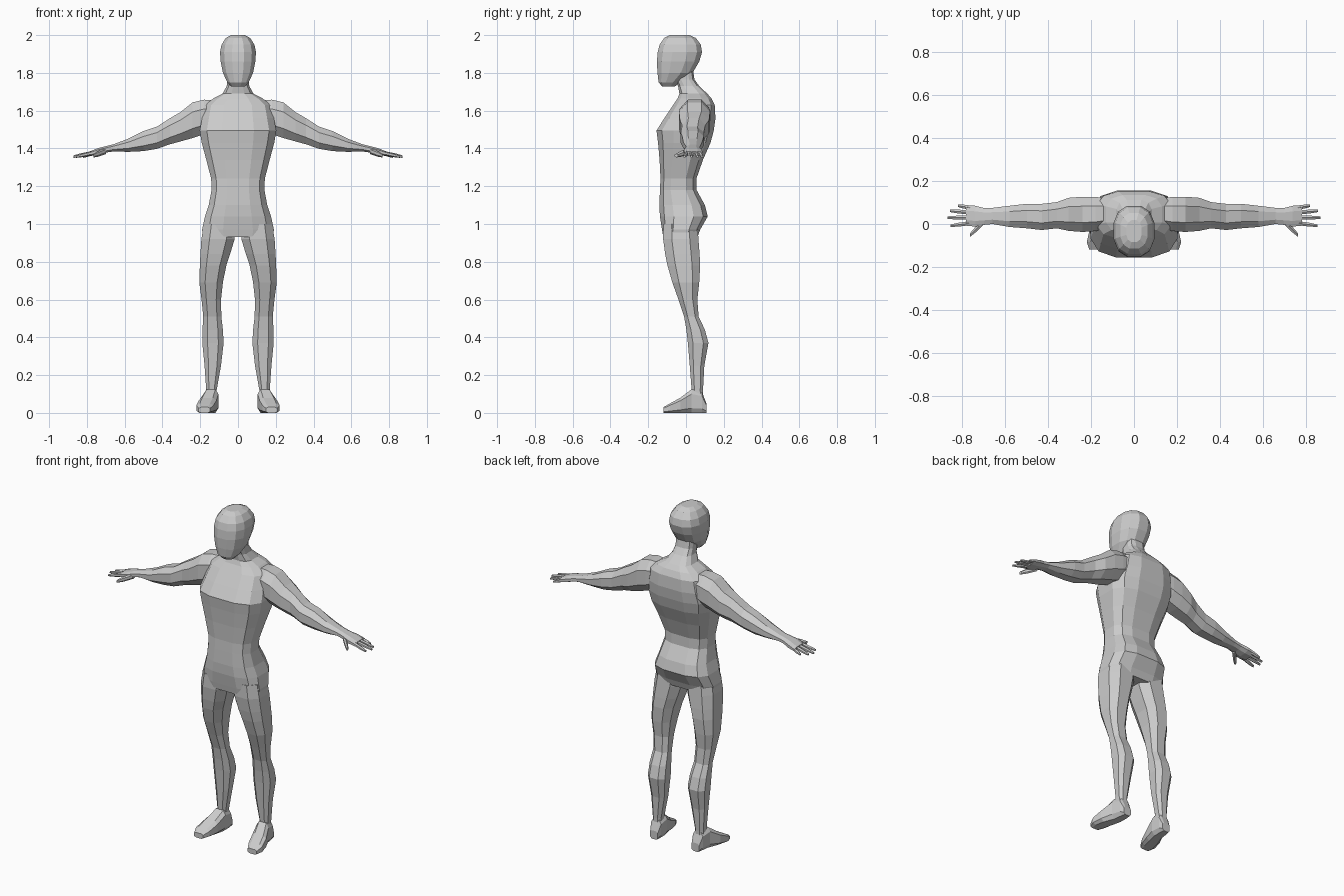
import bpy, bmesh, math


def loft(name, axis, rows, sides=8, power=2.5, mirror=False):
    """Skin rounded-box sections; row = (position on axis, a0, a1, b0, b1)."""
    bm = bmesh.new()
    e = 2 / power
    k = math.cos(math.pi / sides) ** e
    rings = []
    for t, a0, a1, b0, b1 in rows:
        ring = []
        for i in range(sides):
            ang = 2 * math.pi * (i + 0.5) / sides
            c, s = math.cos(ang), math.sin(ang)
            a = (a0 + a1) / 2 + (a1 - a0) / 2 * math.copysign(abs(c) ** e, c) / k
            b = (b0 + b1) / 2 + (b1 - b0) / 2 * math.copysign(abs(s) ** e, s) / k
            co = {'x': (t, a, b), 'y': (a, t, b), 'z': (a, b, t)}[axis]
            ring.append(bm.verts.new(co))
        rings.append(ring)
    for r, q in zip(rings, rings[1:]):
        for i in range(sides):
            j = (i + 1) % sides
            bm.faces.new((r[i], r[j], q[j], q[i]))
    bm.faces.new(rings[0])
    bm.faces.new(rings[-1])
    bmesh.ops.recalc_face_normals(bm, faces=bm.faces)
    mesh = bpy.data.meshes.new(name)
    bm.to_mesh(mesh)
    bm.free()
    ob = bpy.data.objects.new(name, mesh)
    bpy.context.collection.objects.link(ob)
    if mirror:
        m = ob.modifiers.new("mirror", 'MIRROR')
        m.use_mirror_merge = False
    return ob


def sym(z, w, y0, y1):
    return (z, -w, w, y0, y1)


# Torso, from the crotch up through the shoulders into the neck
body = loft("body", 'z', [sym(*r) for r in (
    (0.93, 0.185, -0.12, 0.06), (0.97, 0.19, -0.127, 0.075),
    (1.04, 0.175, -0.138, 0.115), (1.10, 0.155, -0.141, 0.10),
    (1.18, 0.14, -0.138, 0.056), (1.24, 0.142, -0.135, 0.055),
    (1.34, 0.168, -0.14, 0.09), (1.43, 0.192, -0.148, 0.13),
    (1.495, 0.203, -0.156, 0.147), (1.56, 0.19, -0.115, 0.156),
    (1.63, 0.175, -0.068, 0.152), (1.665, 0.13, -0.045, 0.135),
    (1.69, 0.082, -0.035, 0.113), (1.73, 0.06, -0.042, 0.07),
    (1.765, 0.055, -0.055, 0.045), (1.83, 0.055, -0.06, 0.035))], 12, 3)

parts = []

# Head
parts.append(loft("head", 'z', [sym(*r) for r in (
    (1.727, 0.035, -0.125, -0.06), (1.75, 0.056, -0.145, -0.03),
    (1.80, 0.08, -0.151, 0.035), (1.86, 0.092, -0.154, 0.07),
    (1.91, 0.095, -0.15, 0.085), (1.95, 0.087, -0.14, 0.078),
    (1.985, 0.064, -0.115, 0.052), (2.0, 0.036, -0.085, 0.018))], 12, 2.4))

# Legs
parts.append(loft("legs", 'z', [
    (1.00, 0.02, 0.18, -0.12, 0.06), (0.92, 0.018, 0.194, -0.121, 0.066),
    (0.84, 0.042, 0.199, -0.11, 0.072), (0.78, 0.062, 0.202, -0.098, 0.075),
    (0.69, 0.08, 0.205, -0.072, 0.07), (0.60, 0.09, 0.193, -0.04, 0.06),
    (0.51, 0.088, 0.184, -0.01, 0.067), (0.44, 0.08, 0.188, 0.002, 0.1),
    (0.37, 0.076, 0.189, 0.01, 0.119), (0.25, 0.09, 0.177, 0.02, 0.097),
    (0.12, 0.113, 0.168, 0.03, 0.09), (0.04, 0.112, 0.168, 0.04, 0.09)],
    8, 2.6, True))

# Feet, toes turned outwards
parts.append(loft("feet", 'y', [
    (0.108, 0.113, 0.163, 0.0, 0.05), (0.085, 0.106, 0.172, 0.0, 0.11),
    (0.03, 0.104, 0.182, 0.0, 0.125), (-0.03, 0.115, 0.208, 0.0, 0.08),
    (-0.085, 0.13, 0.22, 0.0, 0.05), (-0.12, 0.148, 0.208, 0.0, 0.03)],
    8, 3.5, True))

# Arms with palms
parts.append(loft("arms", 'x', [
    (0.12, -0.02, 0.12, 1.51, 1.655), (0.18, -0.033, 0.126, 1.475, 1.658),
    (0.24, -0.037, 0.127, 1.455, 1.644), (0.305, -0.032, 0.122, 1.437, 1.592),
    (0.36, -0.02, 0.102, 1.422, 1.56), (0.43, -0.028, 0.094, 1.398, 1.515),
    (0.50, -0.02, 0.094, 1.386, 1.492), (0.58, -0.014, 0.085, 1.382, 1.452),
    (0.66, 0.0, 0.075, 1.384, 1.422), (0.70, -0.004, 0.075, 1.378, 1.412),
    (0.74, -0.012, 0.085, 1.366, 1.402), (0.783, -0.008, 0.088, 1.36, 1.385)],
    8, 2.3, True))


# Fingers and thumb
def finger(name, start, end, r):
    rows = []
    for f, k in ((0, 1), (0.6, 0.95), (1, 0.6)):
        x, y, z = (p + (q - p) * f for p, q in zip(start, end))
        rows.append((x, y - r * k, y + r * k, z - r * k, z + r * k))
    parts.append(loft(name, 'x', rows, 6, 2, True))


for i, (y0, y1, x1) in enumerate(((0.077, 0.085, 0.82), (0.054, 0.061, 0.857),
                                  (0.029, 0.03, 0.87), (0.004, -0.008, 0.855))):
    finger(f"finger_{i + 1}", (0.765, y0, 1.377), (x1, y1, 1.357), 0.0095)
finger("thumb", (0.70, 0.012, 1.386), (0.765, -0.052, 1.362), 0.014)

# Weld all parts into one skin
for p in parts:
    b = body.modifiers.new("join_" + p.name, 'BOOLEAN')
    b.operation = 'UNION'
    b.solver = 'EXACT'
    b.object = p
bpy.context.view_layer.update()
skin = bpy.data.meshes.new_from_object(
    body.evaluated_get(bpy.context.evaluated_depsgraph_get()))
body.modifiers.clear()
body.data = skin
for p in parts:
    bpy.data.objects.remove(p)
